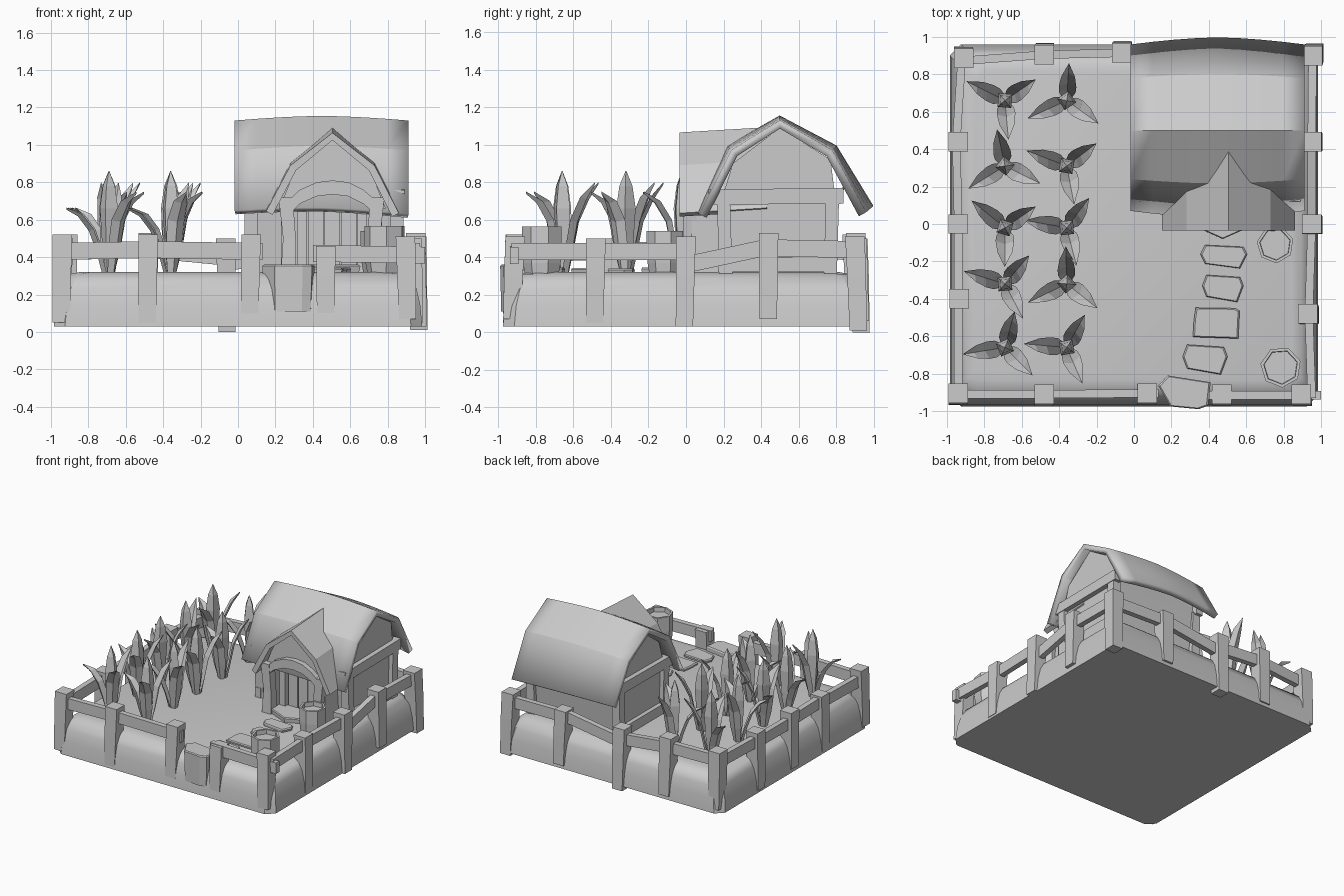
import bpy, math, random
from mathutils import Vector

if "Cube" in bpy.data.objects:
    bpy.data.objects.remove(bpy.data.objects["Cube"])

random.seed(4)


def mesh(name, verts, faces, smooth=None):
    me = bpy.data.meshes.new(name)
    me.from_pydata([tuple(v) for v in verts], [], faces)
    ob = bpy.data.objects.new(name, me)
    bpy.context.collection.objects.link(ob)
    if smooth:
        me.polygons.foreach_set("use_smooth", [True] * len(me.polygons))
        me.set_sharp_from_angle(angle=math.radians(smooth))
    return ob


def loft(name, rings, smooth=None, closed=True, caps=True):
    """Skin a list of equal-length cross sections."""
    n = len(rings[0])
    verts = [v for r in rings for v in r]
    faces = []
    for i in range(len(rings) - 1):
        for j in range(n if closed else n - 1):
            k = (j + 1) % n
            faces.append((i * n + j, i * n + k, (i + 1) * n + k, (i + 1) * n + j))
    if caps and closed:
        faces += [tuple(range(n))[::-1], tuple((len(rings) - 1) * n + j for j in range(n))]
    ob = mesh(name, verts, faces, smooth)
    return ob


def prism_x(name, yz, x0, x1):
    return loft(name, [[(x, y, z) for y, z in yz] for x in (x0, x1)])


def prism_y(name, xz, y0, y1):
    return loft(name, [[(x, y, z) for x, z in xz] for y in (y1, y0)])


def square(c, hx, hy):
    x, y, z = c
    return [(x - hx, y - hy, z), (x + hx, y - hy, z), (x + hx, y + hy, z), (x - hx, y + hy, z)]


def box(name, x0, x1, y0, y1, z0, z1):
    return loft(name, [square(((x0 + x1) / 2, (y0 + y1) / 2, z), (x1 - x0) / 2, (y1 - y0) / 2)
                       for z in (z0, z1)])


def rail(name, a, b, hh=0.045, ht=0.022):
    a, b = Vector(a), Vector(b)
    s = (b - a).cross(Vector((0, 0, 1))).normalized() * ht
    u = Vector((0, 0, hh))
    return loft(name, [[p - s - u, p + s - u, p + s + u, p - s + u] for p in (a, b)])


# Earth base with rounded shoulders and chamfered corners
def base_ring(z, i):
    x, y0, y1, c = 0.985 - i, -0.975 + i, 0.96 - i, 0.06
    return [(-x + c, y0, z), (x - c, y0, z), (x, y0 + c, z), (x, y1 - c, z),
            (x - c, y1, z), (-x + c, y1, z), (-x, y1 - c, z), (-x, y0 + c, z)]


loft("earth_base", [base_ring(z, i) for z, i in
     ((0.03, 0), (0.14, 0.01), (0.23, 0.03), (0.285, 0.06), (0.31, 0.09), (0.32, 0.14))], 35)

# Fence: (x, y, top z, bottom z) for the posts of each side
front = [(-.94, -.905, .52, .05), (-.48, -.91, .52, .05), (.07, -.905, .52, .09),
         (.47, -.91, .46, .1), (.895, -.91, .51, .07)]
right = [(.93, -.48, .5, .05), (.95, 0, .51, .03), (.95, .44, .53, .07), (.955, .9, .51, .01)]
back = [(.47, .91, .5, .06), (-.065, .915, .5, 0), (-.48, .905, .53, .06), (-.91, .885, .52, .06)]
left = [(-.94, .44, .52, .05), (-.94, 0, .52, .06), (-.935, -.4, .5, .05)]
for x, y, zt, zb in front + right + back + left:
    # lower ends splay slightly outward
    ox = math.copysign(0.012, x) if abs(x) > .85 else random.uniform(-.01, .01)
    oy = math.copysign(0.018, y) if abs(y) > .85 else random.uniform(-.01, .01)
    if abs(x) > .85 and x < 0:
        ox = -0.005
    loft("fence_post", [square((x + ox, y + oy, zb), .046, .046),
                        square((x + ox * .5, y + oy * .5, .3), .05, .05),
                        square((x, y, zt), .052, .052)])
rails = [((-.98, -.91, .43), (-.48, -.91, .44)), ((-.48, -.91, .44), (.13, -.905, .43)),
         ((.4, -.915, .42), (1.0, -.915, .41)),
         ((.95, -.93, .43), (.935, -.48, .43)), ((.935, -.48, .43), (.95, 0, .43)),
         ((.95, 0, .36), (.95, .44, .455)), ((.95, .44, .45), (.955, .95, .44)),
         ((.955, .9, .43), (.47, .91, .44)), ((.47, .91, .45), (-.065, .915, .37)),
         ((-.065, .915, .4), (-.48, .905, .44)), ((-.48, .905, .44), (-.95, .87, .43)),
         ((-.92, .9, .43), (-.95, .44, .44)), ((-.95, .44, .43), (-.94, 0, .42)),
         ((-.94, 0, .43), (-.94, -.4, .44)), ((-.94, -.4, .43), (-.94, -.93, .42))]
for a, b in rails:
    rail("fence_rail", a, b)

# House walls with timber beams on the gable ends
prism_x("house_walls", [(.21, .31), (.18, .68), (.25, .9), (.5, 1.09), (.77, .92), (.8, .68), (.76, .31)],
        .07, .85)
for s in (-1, 1):
    x = .46 + s * .40
    prism_x("gable_tie_beam", [(.12, .68), (.12, .76), (.84, .77), (.84, .685)], x - .03, x + .03)
    prism_x("gable_foot_beam", [(.17, .32), (.17, .4), (.8, .4), (.8, .32)], x - .025, x + .025)
    for y in (.2, .78):
        loft("corner_post", [square((x - s * .01, y + (.5 - y) * .04, .31), .035, .035),
                             square((x - s * .01, y, .7), .035, .035)])

# Main roof: gambrel profile bulging toward the middle
roof = [(.07, .64), (.24, .97), (.5, 1.13), (.78, .97), (.96, .65)]
rings = []
for i in range(9):
    t = i / 4 - 1
    b = 1 - abs(t) ** 1.6
    rings.append([(.447 + .465 * t, .515 + (y - .515) * (1 + .085 * b), z + .025 * b - .01 * t * (z < .7))
                  for y, z in roof])
r = loft("main_roof", rings, 25, closed=False)
m = r.modifiers.new("thickness", 'SOLIDIFY')
m.thickness = 0.045
m.offset = 1 if r.data.polygons[4 * 4 + 1].normal.z < 0 else -1

# Porch roof running back into the main roof
dormer = [(.15, .645), (.28, .89), (.505, 1.065), (.73, .89), (.86, .635)]
r = loft("porch_roof", [[(x, y, z + (y + .03) * .06) for x, z in dormer] for y in (-.035, .43)],
         closed=False)
m = r.modifiers.new("thickness", 'SOLIDIFY')
m.thickness = 0.04
m.offset = 1 if r.data.polygons[1].normal.z < 0 else -1

# Porch gable, arched lintel, side walls and posts
arch = [(.27, .66), (.33, .72), (.42, .76), (.505, .77), (.59, .76), (.67, .72), (.74, .66)]
prism_y("porch_gable", [(.22, .66)] + arch + [(.79, .66), (.70, .88), (.505, 1.03), (.31, .88)], .03, .2)
ring = []
for i, (x, z) in enumerate(arch):
    ring.append([(x, -.012, z - .035), (x, .06, z - .035), (x, .06, z + .04), (x, -.012, z + .04)])
loft("porch_arch_lintel", ring)
for s, x in ((-1, .255), (1, .745)):
    box("porch_side_wall", x - .025, x + .025, .03, .22, .31, .7)
    loft("porch_post", [square((x - s * .015, .02, .31), .042, .04), square((x - s * .02, .02, .5), .034, .034),
                        square((x, .02, .72), .038, .036)])

# Door of three planks with frame posts
for i in range(3):
    x = .375 + i * .088
    box("door_plank", x, x + .082, .12, .2, .32, .7 + (.03 if i == 1 else 0))
for x in (.34, .665):
    box("door_frame", x - .025, x + .025, .09, .21, .31, .74)


# Path stones as irregular flat polygons
def stone(name, x, y, w, d, z0, z1, outline):
    loft(name, [[(x + px * w * k, y + py * d * k, z) for px, py in outline]
                for z, k in ((z0, .94), (z1 - .008, 1), (z1, .93))])


hexa = [(-.4, -.3), (.35, -.5), (.5, .1), (.42, .42), (-.4, .5), (-.5, .1)]
slab = [(-.27, -.42), (.27, -.5), (.45, -.4), (.5, .3), (-.32, .5), (-.5, .2)]
quad = [(-.5, -.45), (.47, -.5), (.5, .4), (.4, .48), (-.44, .5), (-.48, .1)]
stone("path_stone", .48, -.175, .25, .125, .31, .345, hexa)
stone("path_stone", .475, -.345, .22, .145, .31, .34, hexa)
stone("path_stone", .44, -.53, .25, .165, .31, .342, quad)
stone("path_stone", .38, -.725, .24, .16, .31, .345, hexa)
stone("entrance_slab", .27, -.9, .28, .18, .11, .36, slab)
stone("door_step", .475, 0, .4, .16, .31, .36, [(-.45, 0), (0, -.5), (.45, 0), (.45, .8), (-.45, .8)])


# Barrels: bulged seven-sided tubs with a sunken top
def barrel(x, y, rad, h):
    prof = [(.85, .31), (.95, .37), (1, .31 + h * .55), (1, h + .32), (.84, h + .32), (.82, h + .285)]
    loft("barrel", [[(x + rad * k * math.cos(a * math.tau / 7 + .3), y + rad * k * math.sin(a * math.tau / 7 + .3), z)
                     for a in range(7)] for k, z in prof])


barrel(.755, -.11, .1, .22)
barrel(.785, -.765, .11, .245)


# Corn plants: a pointed stalk with three folded, arching leaves
LEAVES = [[(.015, .31, .025), (.045, .45, .045), (.075, .6, .047), (.13, .72, .036), (.2, .8, 0)],
          [(.015, .31, .025), (.05, .44, .045), (.09, .55, .047), (.15, .63, .036), (.23, .665, 0)],
          [(.015, .31, .025), (.04, .45, .045), (.07, .6, .05), (.13, .70, .04), (.21, .75, 0)]]


def corn(x, y, angle):
    verts, faces = [], []
    for rad, z in ((.02, .31), (.04, .48), (.052, .66), (.035, .78), (.002, .86)):
        for k in range(4):
            a = angle + k * math.pi / 2
            verts.append((x + rad * math.cos(a), y + rad * math.sin(a), z))
    for i in range(4):
        faces += [(i * 4 + j, i * 4 + (j + 1) % 4, i * 4 + 4 + (j + 1) % 4, i * 4 + 4 + j) for j in range(4)]
    for k, prof in enumerate(LEAVES):
        a = angle + k * math.tau / 3 + random.uniform(-.15, .15)
        c, s = math.cos(a), math.sin(a)
        o = len(verts)
        for rad, z, w in prof:
            for side in (-1, 0, 1):
                rr = rad + (.018 if side == 0 and w else 0)
                verts.append((x + rr * c - side * w * s, y + rr * s + side * w * c, z - (.012 if side == 0 else 0)))
        for i in range(len(prof) - 1):
            for j in (0, 1):
                q = o + i * 3 + j
                faces.append((q, q + 1, q + 4, q + 3))
    mesh("corn_plant", verts, faces)


rows = [(.66, 40, 79), (.31, 97, 35), (-.02, 28, 50), (-.32, 50, 85), (-.66, 68, 55)]
for y, a0, a1 in rows:
    corn(-.69, y, math.radians(a0))
    corn(-.36, y, math.radians(a1))
